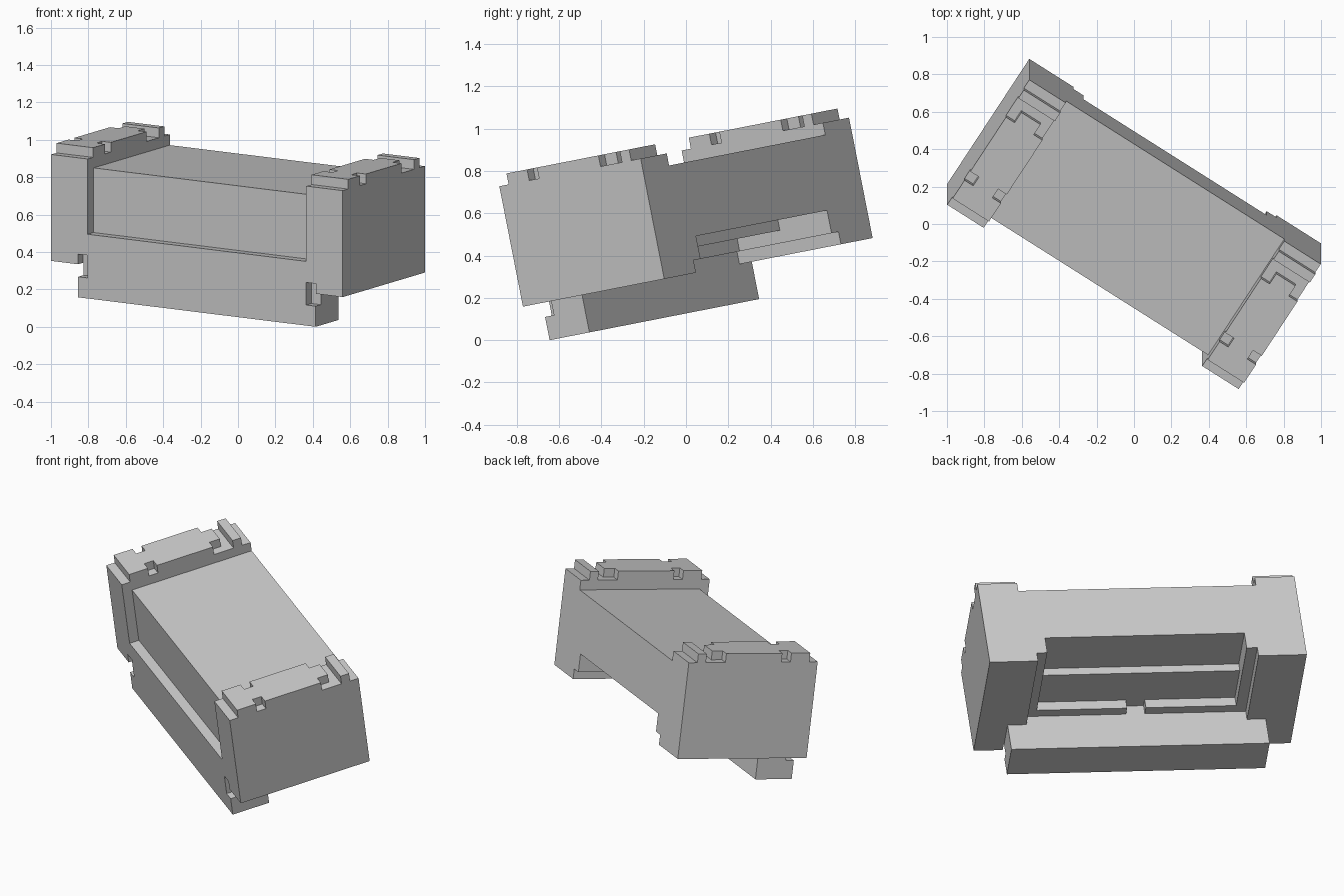
import bpy, bmesh
from math import radians
from mathutils import Matrix

if "Cube" in bpy.data.objects:
    bpy.data.objects.remove(bpy.data.objects["Cube"])

# Built square in local axes (x along length, y depth, z height), then tilted.

def prism(name, x0, x1, profile):
    """Extrude a (y, z) profile from x0 to x1."""
    bm = bmesh.new()
    face = bm.faces.new([bm.verts.new((x0, y, z)) for y, z in profile])
    ext = bmesh.ops.extrude_face_region(bm, geom=[face])["geom"]
    bmesh.ops.translate(bm, vec=(x1 - x0, 0, 0),
                        verts=[g for g in ext if isinstance(g, bmesh.types.BMVert)])
    bmesh.ops.recalc_face_normals(bm, faces=bm.faces)
    me = bpy.data.meshes.new(name)
    bm.to_mesh(me)
    bm.free()
    ob = bpy.data.objects.new(name, me)
    bpy.context.collection.objects.link(ob)
    return ob


def box(name, x, y, z):
    return prism(name, x[0], x[1],
                 [(y[0], z[0]), (y[1], z[0]), (y[1], z[1]), (y[0], z[1])])


def combine(target, other, op):
    """Boolean another part into the target and bake the result."""
    other.hide_render = True
    mod = target.modifiers.new(op, 'BOOLEAN')
    mod.operation, mod.object, mod.solver = op, other, 'EXACT'
    dg = bpy.context.evaluated_depsgraph_get()
    baked = bpy.data.meshes.new_from_object(target.evaluated_get(dg))
    target.modifiers.clear()
    target.data = baked
    bpy.data.objects.remove(other)


def both(x0, x1):
    """Mirrored x ranges for the two ends."""
    return [(x0, x1), (-x1, -x0)]


F, B = -0.308, 0.502          # front and back planes
INNER, OUTER = 0.695, 0.927   # end block sides
BASE, STEP, TOP = 0.305, 0.885, 0.938

# Middle slab, front sill and bottom bar
body = box("housing", (-0.75, 0.75), (-0.25, B), (BASE, 0.827))
combine(body, box("sill", (-INNER - 0.02, INNER + 0.02), (F, -0.08), (0.2, 0.475)), 'UNION')
combine(body, box("bottom_bar", (-0.755, 0.755), (F, -0.08), (0.125, 0.35)), 'UNION')

# End blocks with stepped tops and a groove ahead of the back strip
end_profile = [(F, BASE), (B, BASE), (B, STEP), (0.448, STEP), (0.448, TOP),
               (0.395, TOP), (0.395, STEP), (0.338, STEP), (0.338, TOP),
               (-0.255, TOP), (-0.255, STEP), (F, STEP)]
for x0, x1 in both(INNER, OUTER):
    combine(body, prism("end_block", x0, x1, end_profile), 'UNION')

# Stepped cavity under the back
cuts = [((-0.645, 0.645), (-0.08, 0.7), (0.2, 0.365)),
        ((-0.583, 0.583), (-0.025, 0.7), (0.3, 0.425)),
        ((-0.583, 0.583), (0.22, 0.7), (0.35, 0.475)),
        ((-0.055, 0.055), (-0.08, 0.1), (0.3, 0.425))]

# Front slots beside the bar ends
cuts += [(x, (F - 0.1, -0.257), (0.237, 0.36)) for x in both(INNER, 0.757)]

# Notches along both edges of each raised top
for x in both(INNER - 0.03, INNER + 0.055) + both(OUTER - 0.055, OUTER + 0.03):
    cuts.append((x, (-0.137, -0.08), (STEP, 1.1)))
    cuts.append((x, (0.272, 0.37), (STEP, 1.1)))

for c in cuts:
    combine(body, box("cutter", *c), 'DIFFERENCE')

# Clean coplanar faces
bm = bmesh.new()
bm.from_mesh(body.data)
bmesh.ops.remove_doubles(bm, verts=bm.verts, dist=0.0005)
bmesh.ops.dissolve_limit(bm, angle_limit=radians(1), verts=bm.verts, edges=bm.edges)

# Tilt into the final pose
pose = (Matrix.Translation((0.002, 0, 0)) @ Matrix.Rotation(radians(11.1), 4, 'X')
        @ Matrix.Rotation(radians(-32.8), 4, 'Z') @ Matrix.Translation((-0.065, 0, 0)))
bmesh.ops.transform(bm, matrix=pose, verts=bm.verts)
low = min(v.co.z for v in bm.verts)
bmesh.ops.translate(bm, vec=(0, 0, -low), verts=bm.verts)
bm.to_mesh(body.data)
bm.free()
